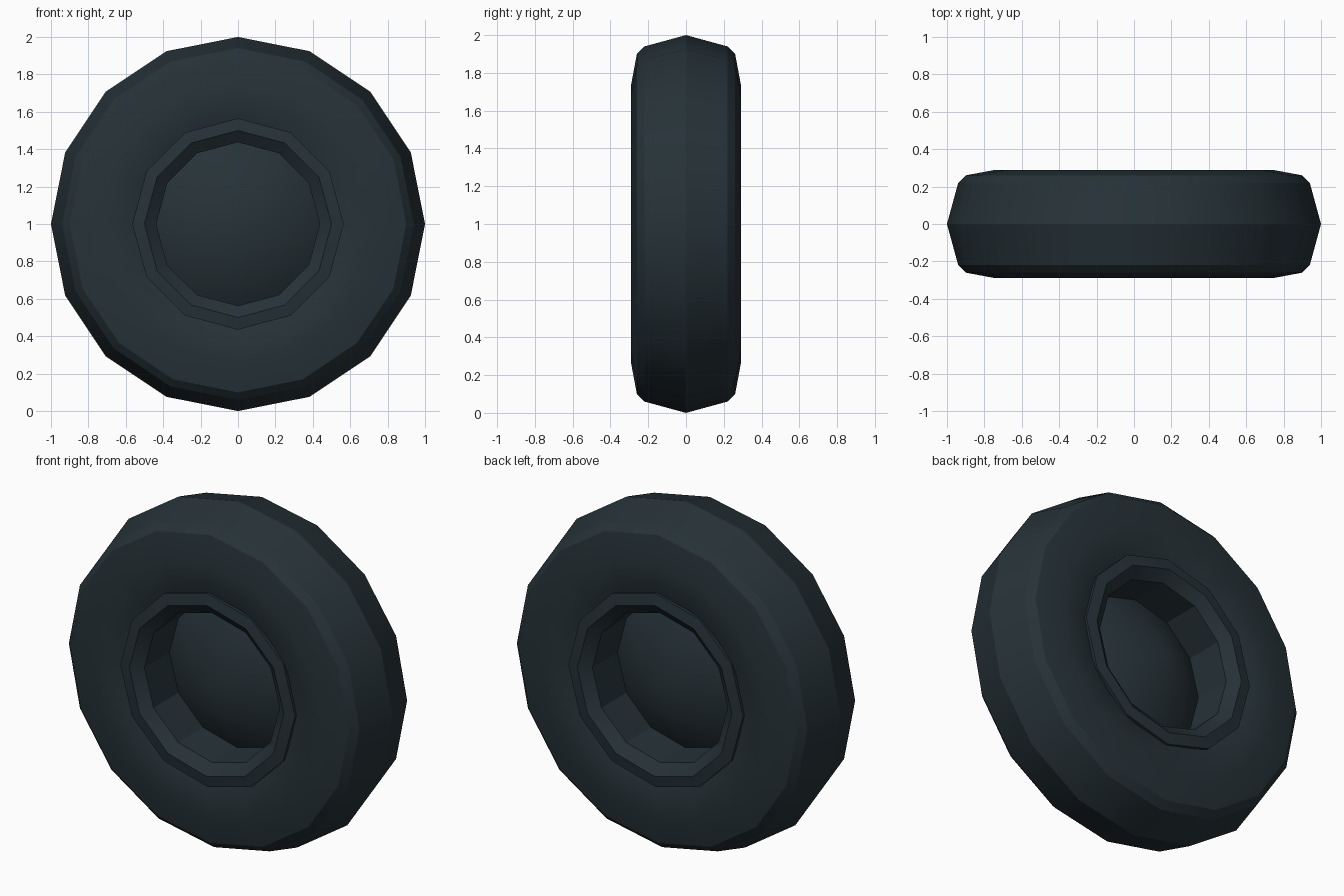
import bpy, bmesh
from math import sin, cos, pi, radians

cube = bpy.data.objects.get("Cube")
if cube:
    bpy.data.objects.remove(cube, do_unlink=True)

rubber = bpy.data.materials.new("dark blue grey")
rubber.use_nodes = True
colour = (0.0194, 0.0319, 0.0395, 1)
rubber.diffuse_color = colour
rubber.node_tree.nodes["Principled BSDF"].inputs["Base Color"].default_value = colour


def lathe(name, half, sides, smooth_angle, closed):
    """Turn a (radius, depth) half profile, mirrored front to back, about y."""
    mirrored = [(r, -d) for r, d in reversed(half) if d > 0]
    profile = half + mirrored
    bm = bmesh.new()
    rings = []
    for r, d in profile:
        if r == 0:
            rings.append([bm.verts.new((0, -d, 1))] * sides)
        else:
            rings.append([bm.verts.new((r * sin(2 * pi * i / sides), -d,
                                        1 + r * cos(2 * pi * i / sides)))
                          for i in range(sides)])
    pairs = list(zip(rings, rings[1:]))
    if closed:
        pairs.append((rings[-1], rings[0]))
    for a, b in pairs:
        for i in range(sides):
            j = (i + 1) % sides
            corners = list(dict.fromkeys((a[i], a[j], b[j], b[i])))
            bm.faces.new(corners)
    bmesh.ops.recalc_face_normals(bm, faces=bm.faces)
    mesh = bpy.data.meshes.new(name)
    bm.to_mesh(mesh)
    bm.free()
    mesh.materials.append(rubber)
    obj = bpy.data.objects.new(name, mesh)
    bpy.context.collection.objects.link(obj)
    bpy.ops.object.select_all(action='DESELECT')
    obj.select_set(True)
    bpy.context.view_layer.objects.active = obj
    bpy.ops.object.shade_smooth_by_angle(angle=radians(smooth_angle))
    return obj


# Tyre: sidewall, rounded shoulder and peaked tread
lathe("tyre", [(0.5, 0.24), (0.6, 0.28), (0.74, 0.29), (0.9, 0.26),
               (0.94, 0.22), (1.0, 0)], 16, 29, True)

# Rim: conical hub disc, recessed wall, bevelled lip and outer flange
lathe("rim", [(0, 0.265), (0.437, 0.01), (0.437, 0.24), (0.5, 0.29),
              (0.565, 0.28), (0.565, 0.2)], 12, 25, False)
